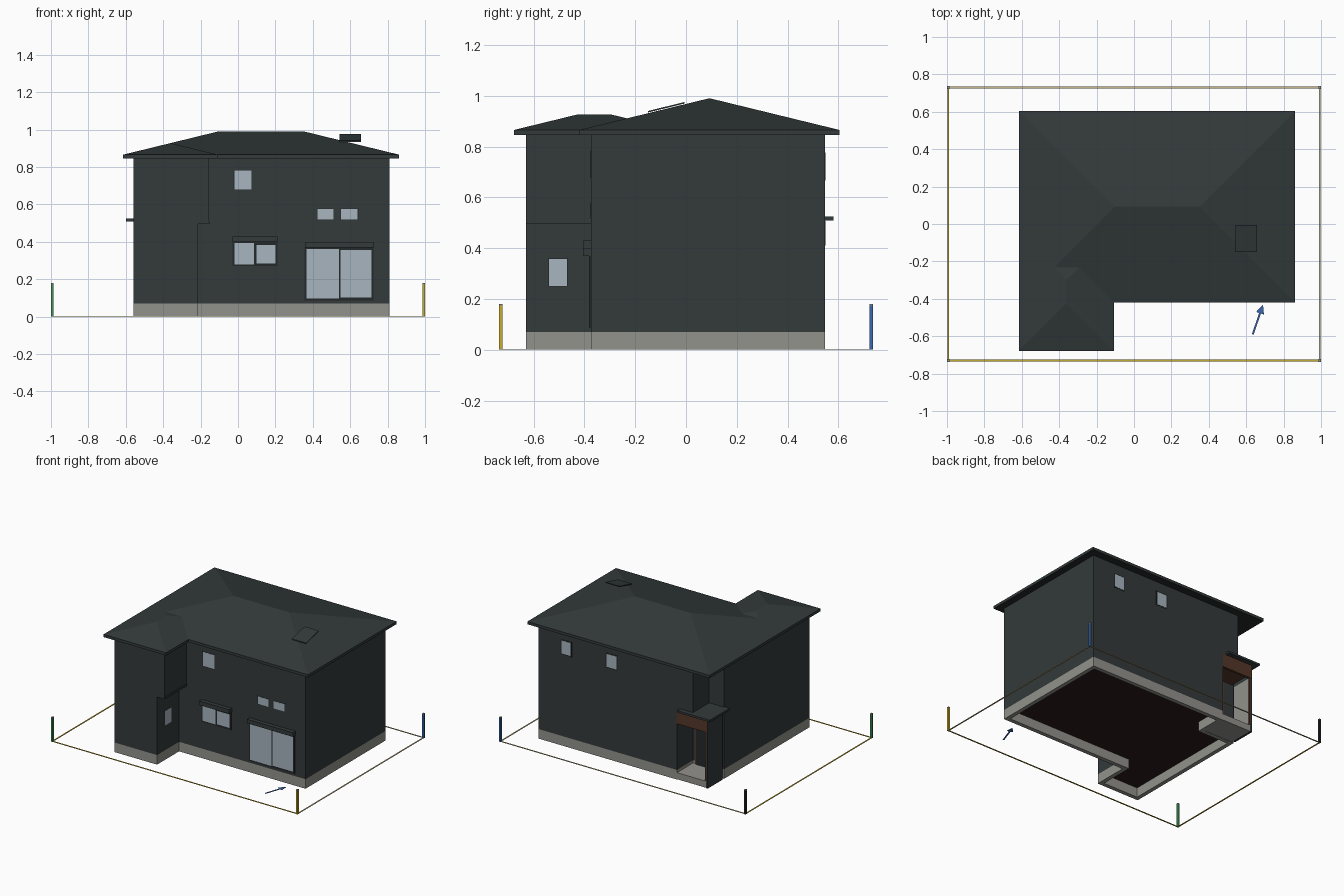
import bpy, bmesh
from mathutils import Vector

cube = bpy.data.objects.get("Cube")
if cube:
    bpy.data.objects.remove(cube)


def material(name, *rgb):
    m = bpy.data.materials.new(name)
    m.use_nodes = True
    m.diffuse_color = (*rgb, 1)
    m.node_tree.nodes["Principled BSDF"].inputs["Base Color"].default_value = (*rgb, 1)
    return m


CHARCOAL = material("charcoal", 0.033, 0.042, 0.042)
TRIM = material("dark_trim", 0.018, 0.021, 0.022)
GLASS = material("pale_glass", 0.39, 0.46, 0.52)
CONCRETE = material("concrete", 0.29, 0.287, 0.265)
WOOD = material("brown_wood", 0.09, 0.038, 0.022)
FLOOR = material("floor_brown", 0.025, 0.013, 0.01)
GREEN = material("green", 0.05, 0.3, 0.1)
YELLOW = material("yellow", 0.58, 0.42, 0.03)
BLUE = material("blue", 0.04, 0.14, 0.42)
TAN = material("tan_string", 0.6, 0.5, 0.28)


def finish(name, bm, *mats):
    bmesh.ops.recalc_face_normals(bm, faces=bm.faces)
    mesh = bpy.data.meshes.new(name)
    bm.to_mesh(mesh)
    bm.free()
    for m in mats:
        mesh.materials.append(m)
    ob = bpy.data.objects.new(name, mesh)
    bpy.context.collection.objects.link(ob)
    return ob


def prism(name, outline, z0, z1, mat, under=None, rim=0):
    """Extrude an outline upward; rim > 0 leaves only a hollow ring."""
    bm = bmesh.new()
    face = bm.faces.new([bm.verts.new((x, y, z0)) for x, y in outline])
    bm.normal_update()
    if rim:
        bmesh.ops.inset_region(bm, faces=[face], thickness=rim,
                               use_boundary=True, use_even_offset=True)
        bmesh.ops.delete(bm, geom=[face], context='FACES_ONLY')
    new = bmesh.ops.extrude_face_region(bm, geom=bm.faces[:], use_keep_orig=True)
    for v in new["geom"]:
        if isinstance(v, bmesh.types.BMVert):
            v.co.z = z1
    ob = finish(name, bm, mat, *([under] if under else []))
    if under:
        for p in ob.data.polygons:
            p.material_index = int(p.normal.z < -0.5)
    return ob


def box(name, x0, x1, y0, y1, z0, z1, mat):
    return prism(name, [(x0, y0), (x1, y0), (x1, y1), (x0, y1)], z0, z1, mat)


def hip(name, x0, x1, y0, y1, z, slope, mat):
    """Hip roof over a rectangle, with equal pitch on all sides."""
    half = min(x1 - x0, y1 - y0) / 2
    top = z + half * slope
    bm = bmesh.new()
    a, b, c, d = [bm.verts.new(p) for p in
                  ((x0, y0, z), (x1, y0, z), (x1, y1, z), (x0, y1, z))]
    e = bm.verts.new((x0 + half, y0 + half, top))
    f = bm.verts.new((x1 - half, y1 - half, top))
    if x1 - x0 > y1 - y0:
        sides = ((a, b, f, e), (b, c, f), (c, d, e, f), (d, a, e))
    else:
        sides = ((a, b, e), (b, c, f, e), (c, d, f), (d, a, e, f))
    for side in sides + ((d, c, b, a),):
        bm.faces.new(side)
    return finish(name, bm, mat)


# House extents
L, R, F, B = -0.56, 0.81, -0.375, 0.548
WING = -0.63


def plan(wing_x, notch_x):
    return [(L, WING), (wing_x, WING), (wing_x, F), (R, F),
            (R, B), (notch_x, B), (notch_x, 0.36), (L, 0.36)]


# Foundation ring and walls
LOWER, UPPER = plan(-0.215, -0.31), plan(-0.155, -0.44)
prism("foundation", LOWER, 0, 0.07, CONCRETE, rim=0.03)
prism("lower_walls", LOWER, 0.07, 0.505, CHARCOAL, under=FLOOR)
prism("upper_walls", UPPER, 0.495, 0.85, CHARCOAL)
box("overhang_band", -0.2, -0.152, WING + 0.008, F, 0.495, 0.51, CHARCOAL)

# Roof
X0, X1, Y0, Y1, SLOPE = -0.615, 0.862, -0.42, 0.605, 0.244
YW, XW = -0.678, -0.108
EAVE = [(X0, YW), (XW, YW), (XW, Y0), (X1, Y0), (X1, Y1), (X0, Y1)]
prism("eaves", EAVE, 0.846, 0.866, CHARCOAL, under=TRIM)
hip("main_roof", X0, X1, Y0, Y1, 0.866, SLOPE, CHARCOAL)
hip("wing_roof", X0, XW, YW, -0.045, 0.866, SLOPE, CHARCOAL)

# Thin roof panel pitched like the front slope
panel = box("roof_panel", 0.543, 0.657, -0.15, -0.005, -0.006, 0, CHARCOAL)
for v in panel.data.vertices:
    v.co.z += 0.866 + (v.co.y - Y0) * SLOPE + 0.009


# Windows: dark frame plate with glass panes just proud of it
def plate(name, wall, out, a0, a1, z0, z1, depth, mat):
    """Plate on a wall facing along out ('-y', '+y' or '+x')."""
    w0, w1 = sorted((wall, wall + (-depth if out[0] == '-' else depth)))
    if out[1] == 'y':
        return box(name, a0, a1, w0, w1, z0, z1, mat)
    return box(name, w0, w1, a0, a1, z0, z1, mat)


def window(name, wall, out, panes, edge=0.003, depth=0.001):
    a0, a1 = min(p[0] for p in panes), max(p[1] for p in panes)
    z0, z1 = min(p[2] for p in panes), max(p[3] for p in panes)
    plate(name + "_frame", wall, out, a0 - edge, a1 + edge, z0 - edge, z1 + edge, depth, TRIM)
    for i, p in enumerate(panes):
        plate(f"{name}_pane_{i + 1}", wall, out, *p, depth + 0.001, GLASS)


window("upper_window", F, '-y', [(-0.02, 0.072, 0.68, 0.782)])
window("small_window_left", F, '-y', [(0.425, 0.511, 0.52, 0.575)])
window("small_window_right", F, '-y', [(0.55, 0.64, 0.52, 0.575)])
window("middle_window", F, '-y',
       [(-0.02, 0.085, 0.28, 0.395), (0.098, 0.2, 0.285, 0.384)], 0.01, 0.007)
window("patio_door", F, '-y',
       [(0.365, 0.54, 0.097, 0.362), (0.548, 0.715, 0.102, 0.357)], 0.01, 0.007)
window("wing_window", -0.215, '+x', [(-0.54, -0.468, 0.252, 0.358)])
window("back_window_left", B, '+y', [(0.55, 0.625, 0.675, 0.77)], 0.008)
window("back_window_right", B, '+y', [(0.18, 0.26, 0.675, 0.77)], 0.008)
box("middle_shutter_box", -0.03, 0.212, F - 0.03, F, 0.4, 0.43, CHARCOAL)
box("patio_shutter_box", 0.357, 0.728, F - 0.03, F, 0.37, 0.4, CHARCOAL)

# Corner porch
box("porch_slab", L + 0.014, -0.285, 0.33, B - 0.001, 0.002, 0.05, CONCRETE)
box("porch_side_wall", L, L + 0.014, 0.375, B, 0, 0.505, CHARCOAL)
box("porch_inner_panel", L + 0.014, L + 0.018, 0.385, B - 0.012, 0.05, 0.41, CONCRETE)
box("porch_edge_trim", L + 0.014, L + 0.022, B - 0.012, B, 0.05, 0.41, WOOD)
box("porch_header", L, -0.31, B - 0.015, B + 0.002, 0.41, 0.508, WOOD)
box("porch_ceiling", L + 0.014, -0.31, 0.36, B - 0.015, 0.44, 0.5, WOOD)
box("porch_canopy", -0.6, -0.335, 0.35, 0.582, 0.51, 0.525, CHARCOAL)
box("door_frame", -0.47, -0.33, 0.36, 0.366, 0.05, 0.43, WOOD)
box("door", -0.46, -0.34, 0.36, 0.369, 0.05, 0.42, TRIM)

# Corner stakes with pale caps, joined by flat string
SX, SY, r = 0.993, 0.73, 0.007
STAKES = (("front_right", -SX, -SY, GREEN), ("front_left", SX, -SY, YELLOW),
          ("back_left", SX, SY, BLUE), ("back_right", -SX, SY, TRIM))
for name, x, y, mat in STAKES:
    box(name + "_stake", x - r, x + r, y - r, y + r, 0, 0.174, mat)
    box(name + "_stake_cap", x - r, x + r, y - r, y + r, 0.174, 0.18, CONCRETE)
t = 0.005
for name, s, mat in (("right", -1, YELLOW), ("left", 1, TAN)):
    box(name + "_string", s * SX - t, s * SX + t, -SY, SY, 0, 0.003, mat)
for name, s, mat in (("front", -1, YELLOW), ("back", 1, TAN)):
    box(name + "_string", -SX, SX, s * SY - t, s * SY + t, 0, 0.003, mat)

# Ground arrow pointing at the house
tail, tip = Vector((0.635, -0.59)), Vector((0.69, -0.43))
d = (tip - tail).normalized()
n = Vector((-d.y, d.x))
neck = tip - d * 0.05
prism("ground_arrow", [tail - n * 0.005, neck - n * 0.005, neck - n * 0.022, tip,
                       neck + n * 0.022, neck + n * 0.005, tail + n * 0.005], 0, 0.003, BLUE)
